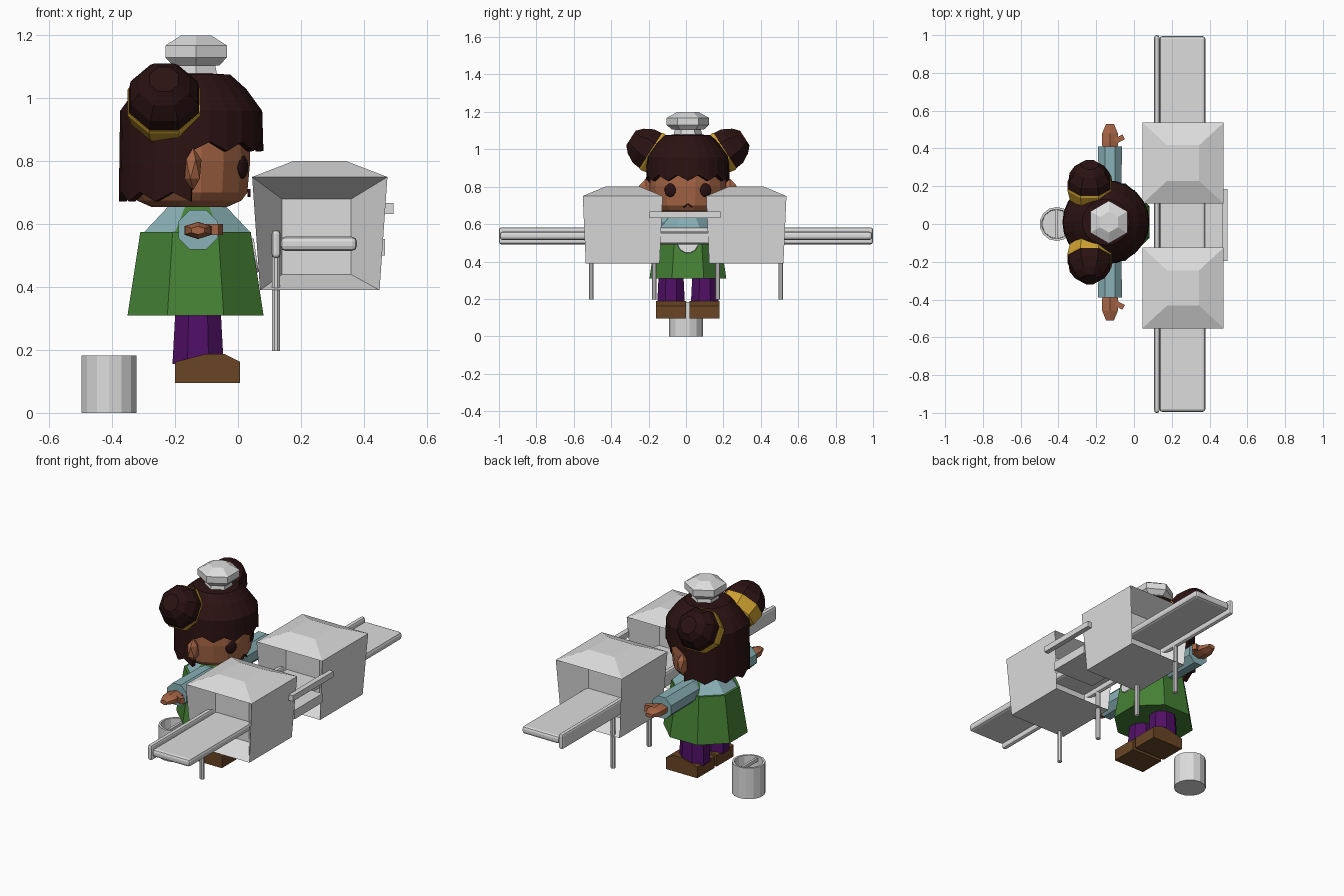
import bpy, bmesh, math
from mathutils import Vector, Matrix

if "Cube" in bpy.data.objects:
    bpy.data.objects.remove(bpy.data.objects["Cube"])

def material(name, r, g, b):
    m = bpy.data.materials.new(name)
    m.diffuse_color = (r, g, b, 1)
    m.use_nodes = True
    m.node_tree.nodes["Principled BSDF"].inputs["Base Color"].default_value = m.diffuse_color
    return m

GREY = material("light_grey", .72, .72, .72)
GREEN = material("apron_green", .06, .22, .035)
TEAL = material("shirt_teal", .25, .44, .47)
HAIR = material("dark_hair", .024, .006, .006)
SKIN = material("skin", .38, .13, .06)
PURPLE = material("trouser_purple", .08, .005, .13)
BROWN = material("shoe_brown", .14, .06, .018)
GOLD = material("gold", .62, .36, .03)

def finish(name, bm, *mats, recalc=True):
    if recalc:
        bmesh.ops.recalc_face_normals(bm, faces=bm.faces)
    me = bpy.data.meshes.new(name)
    bm.to_mesh(me)
    bm.free()
    ob = bpy.data.objects.new(name, me)
    bpy.context.collection.objects.link(ob)
    for m in mats:
        me.materials.append(m)
    return ob

def lathe(name, mats, profile, n, loc, axis=(0, 0, 1), scale=(1, 1), half=True, rule=None, caps=(True, True)):
    """Rings of (height, radius) around an axis, capped at both ends."""
    bm = bmesh.new()
    off = math.pi / n if half else 0
    rot = Vector((0, 0, 1)).rotation_difference(Vector(axis)).to_matrix().to_4x4()
    rows = [[bm.verts.new((r * scale[0] * math.cos(off + math.tau * i / n),
                           r * scale[1] * math.sin(off + math.tau * i / n), z))
             for i in range(n)] for z, r in profile]
    for a, b in zip(rows, rows[1:]):
        for i in range(n):
            bm.faces.new((a[i], a[(i + 1) % n], b[(i + 1) % n], b[i]))
    if caps[0]:
        bm.faces.new(rows[0])
    if caps[1]:
        bm.faces.new(rows[-1])
    bmesh.ops.transform(bm, matrix=Matrix.Translation(loc) @ rot, verts=bm.verts)
    bmesh.ops.recalc_face_normals(bm, faces=bm.faces)
    if rule:
        for f in bm.faces:
            f.material_index = rule(f)
    return finish(name, bm, *(mats if isinstance(mats, tuple) else (mats,)))

def box(name, mat, x, y, z, bevel=0, rot=None):
    bm = bmesh.new()
    bmesh.ops.create_cube(bm, size=1)
    size = Matrix.Diagonal((x[1] - x[0], y[1] - y[0], z[1] - z[0], 1))
    mid = Matrix.Translation((sum(x) / 2, sum(y) / 2, sum(z) / 2))
    bmesh.ops.transform(bm, matrix=mid @ (rot or Matrix()) @ size, verts=bm.verts)
    if bevel:
        bmesh.ops.bevel(bm, geom=bm.edges[:], offset=bevel, segments=2, affect='EDGES', profile=.5)
    return finish(name, bm, mat)

def ball(name, mat, loc, scale, sub=2, turn=0):
    bm = bmesh.new()
    bmesh.ops.create_icosphere(bm, subdivisions=sub, radius=1)
    bmesh.ops.transform(bm, matrix=Matrix.Translation(loc) @ Matrix.Rotation(turn, 4, 'Z')
                        @ Matrix.Diagonal((*scale, 1)), verts=bm.verts)
    return finish(name, bm, mat)

CY = .01  # centre line of the figure

# Machine housings: tapered body, hipped roof, funnel recess at each end
def housing(name, y0, y1):
    bm = bmesh.new()
    ends = []
    for y, s in ((y0, 1), (y1, -1)):
        rim = [bm.verts.new(p) for p in ((.045, y, .75), (.475, y, .75),
                                         (.45, y + s * .016, .39), (.07, y + s * .016, .39))]
        inner = [bm.verts.new((a, y + s * .14, c)) for a, c in
                 ((.14, .68), (.36, .68), (.36, .44), (.14, .44))]
        ends.append(rim)
        for i in range(4):
            j = (i + 1) % 4
            bm.faces.new((rim[i], rim[j], inner[j], inner[i]))
        bm.faces.new(inner)
    a, b = ends
    for i in (1, 2, 3):
        j = (i + 1) % 4
        bm.faces.new((a[i], a[j], b[j], b[i]))
    eaves = [a[0], a[1], b[1], b[0]]
    ridge = [bm.verts.new(p) for p in ((.175, y0 + .12, .8), (.345, y0 + .12, .8),
                                       (.345, y1 - .12, .8), (.175, y1 - .12, .8))]
    for i in range(4):
        j = (i + 1) % 4
        bm.faces.new((eaves[i], eaves[j], ridge[j], ridge[i]))
    bm.faces.new(ridge)
    finish(name, bm, GREY)

housing("housing_front", -.552, -.125)
housing("housing_back", .108, .537)

# Conveyor
box("conveyor_belt", GREY, (.135, .378), (-.995, .995), (.515, .56), .015)
box("conveyor_rail", GREY, (.107, .135), (-1, 1), (.492, .582), .012)
box("middle_table", GREY, (.19, .468), (-.14, .12), (.5, .553))
box("handle_bar", GREY, (.465, .495), (-.195, .185), (.633, .667))
for k, y in enumerate((-.507, -.17, .17, .507)):
    lathe(f"conveyor_leg_{k}", GREY, [(.197, .014), (.52, .014)], 8, (.121, y, 0))

# Bucket with a cross bar
lathe("bucket", GREY, [(0, .09), (.183, .09), (.183, .078), (.03, .075)], 14, (-.41, 0, 0))
box("bucket_bar", GREY, (-.417, -.403), (-.08, .08), (.155, .175))

# Apron dress with shirt showing at the chest and back
lathe("apron_dress", GREEN, [(.31, .234), (.575, .19), (.575, .15)], 8, (-.135, CY, 0), scale=(1, .95))
lathe("shirt_and_straps", (TEAL, GREEN), [(.55, .186), (.575, .182), (.665, .09)], 8, (-.13, CY, 0),
      scale=(1, .92), rule=lambda f: 1 if abs(f.normal.y) > .6 else 0)
lathe("apron_badge", GREY, [(-.012, .062), (.008, .055)], 12, (.05, CY, .5), axis=(1, 0, .15))
lathe("neck", SKIN, [(.63, .06), (.69, .06)], 8, (-.14, CY, 0))

for side, s in (("left", 1), ("right", -1)):
    # Sleeves, hands
    d = (0, s, 0)
    lathe(f"{side}_sleeve", TEAL, [(.08, .055), (.14, .066), (.4, .068)], 8, (-.127, CY, .582), axis=d)
    lathe(f"{side}_hand", SKIN, [(.38, .045), (.43, .05), (.47, .048), (.52, .024)], 6,
          (-.127, CY, .58), axis=d, scale=(1, .55))
    box(f"{side}_thumb", SKIN, (-.1, -.052), (CY + s * .44 - .014, CY + s * .44 + .014), (.565, .6), 0,
        Matrix.Rotation(s * .5, 4, 'Z'))
    # Trousers and shoes
    y = CY + s * .09
    lathe(f"{side}_trouser_leg", PURPLE, [(.155, .088), (.36, .076)], 8, (-.127, y, 0), scale=(1, .92))
    bm = bmesh.new()
    prof = ((-.2, .095), (.006, .095), (.006, .163), (-.045, .188), (-.1, .188), (-.2, .162))
    f = bm.faces.new([bm.verts.new((x, y - .08, z)) for x, z in prof])
    ext = bmesh.ops.extrude_face_region(bm, geom=[f])["geom"]
    bmesh.ops.translate(bm, vec=(0, .16, 0), verts=[v for v in ext if isinstance(v, bmesh.types.BMVert)])
    finish(f"{side}_shoe", bm, BROWN)
    # Ears and eyes
    ball(f"{side}_ear", SKIN, (-.143, CY + s * .225, .775), (.03, .042, .068), 1)
    ball(f"{side}_eye", HAIR, (.014, CY + s * .095, .782), (.014, .034, .038), 2, s * .45)
    # Hair buns with gold bands
    ax = (0, s * .84, .54)
    at = (-.235, CY + s * .195, .99)
    lathe(f"{side}_hair_bun", HAIR, [(-.02, .1), (0, .121), (.05, .115), (.1, .085), (.13, .05)], 8, at, axis=ax)
    lathe(f"{side}_bun_band", GOLD, [(-.08, .1), (-.07, .112), (-.006, .126), (.004, .123)], 8, at, axis=ax)
    # Mouth halves
    box(f"{side}_mouth", HAIR, (.03, .039), (CY + s * .012 - .014, CY + s * .012 + .014), (.695, .703), 0,
        Matrix.Rotation(-s * .7, 4, 'X'))

# Head
lathe("head", SKIN, [(.655, .13), (.675, .178), (.70, .198), (.80, .208), (.9, .205), (1.0, .15)], 16,
      (-.155, CY, 0), scale=(.95, 1))

# Hair shell: jagged columns, short over the face and long behind the ears
bm = bmesh.new()
N = 24
rings = ((1.08, .06), (1.075, .125), (1.03, .175), (.96, .226))
def hair_point(i, z, r):
    a = math.tau * i / N
    return bm.verts.new((-.149 + r * math.cos(a), CY + r * .97 * math.sin(a), z))
rows = [[hair_point(i, z, r) for i in range(N)] for z, r in rings]
bm.faces.new(rows[0])
for a, b in zip(rows, rows[1:]):
    for i in range(N):
        bm.faces.new((a[i], b[i], b[(i + 1) % N], a[(i + 1) % N]))
for i in range(N):
    back = math.cos(math.tau * (i + .5) / N) < -.1
    low = []
    for k in (i, i + 1):
        z = (.672 if back else .832) + (.03 if k % 2 else 0)
        low.append(hair_point(k, z, .23))
    bm.faces.new((rows[-1][i], low[0], low[1], rows[-1][(i + 1) % N]))
bmesh.ops.remove_doubles(bm, verts=bm.verts, dist=.0005)
hair = finish("hair", bm, HAIR)
mod = hair.modifiers.new("thickness", 'SOLIDIFY')
mod.thickness = .025
mod.offset = -1

# Hat on top of the head
lathe("hat", GREY, [(1.06, .08), (1.105, .07), (1.105, .085), (1.13, .113), (1.168, .113), (1.2, .055)], 6,
      (-.133, CY, 0))
